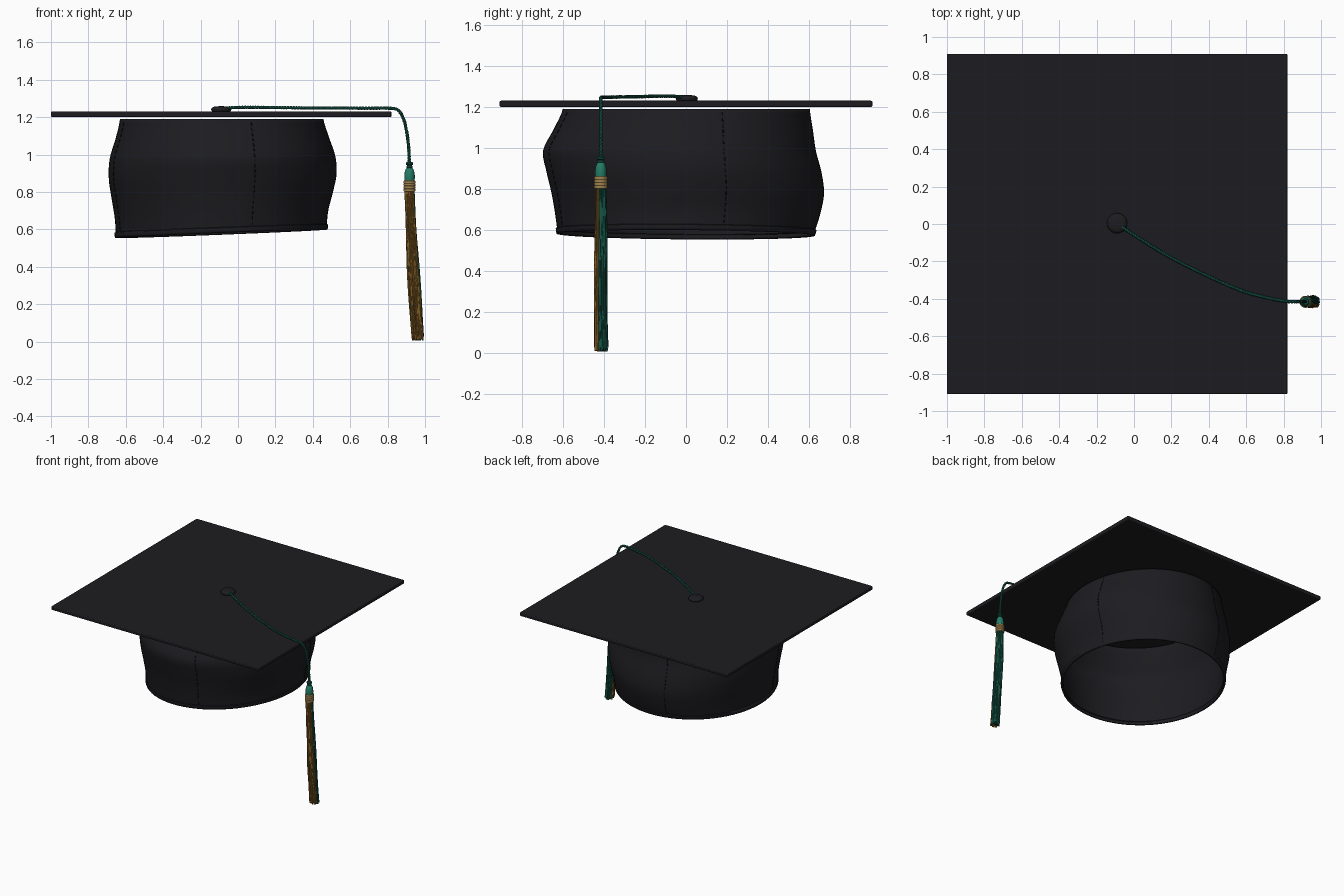
import bpy, math, random
from mathutils import Vector

if "Cube" in bpy.data.objects:
    bpy.data.objects.remove(bpy.data.objects["Cube"])

random.seed(4)
CX = -0.088


def material(name, rgb):
    m = bpy.data.materials.new(name)
    m.diffuse_color = (*rgb, 1)
    m.use_nodes = True
    m.node_tree.nodes["Principled BSDF"].inputs["Base Color"].default_value = m.diffuse_color
    return m


CLOTH = material("black_cloth", (0.012, 0.012, 0.015))
THREAD = material("black_thread", (0.005, 0.005, 0.006))
GREEN = material("green_thread", (0.007, 0.09, 0.06))
BEAD = material("green_wrap", (0.017, 0.2, 0.13))
GOLD = material("gold_thread", (0.22, 0.11, 0.018))
BAND = material("gold_band", (0.6, 0.38, 0.13))


def spline(pts, t):
    """Catmull-Rom through numbers or vectors, t in 0..1"""
    n = len(pts) - 1
    i = min(int(t * n), n - 1)
    u = t * n - i
    p0, p1, p2, p3 = pts[max(i - 1, 0)], pts[i], pts[i + 1], pts[min(i + 2, n)]
    return 0.5 * (2 * p1 + (p2 - p0) * u + (2 * p0 - 5 * p1 + 4 * p2 - p3) * u ** 2
                  + (3 * p1 - p0 - 3 * p2 + p3) * u ** 3)


def select(ob):
    bpy.ops.object.select_all(action='DESELECT')
    ob.select_set(True)
    bpy.context.view_layer.objects.active = ob


def mesh_object(name, verts, faces, mat, angle=40):
    me = bpy.data.meshes.new(name)
    me.from_pydata(verts, [], faces)
    me.materials.append(mat)
    ob = bpy.data.objects.new(name, me)
    bpy.context.collection.objects.link(ob)
    select(ob)
    bpy.ops.object.shade_smooth_by_angle(angle=math.radians(angle))
    return ob


def grid_faces(rows, n):
    return [(i * n + j, i * n + (j + 1) % n, (i + 1) * n + (j + 1) % n, (i + 1) * n + j)
            for i in range(rows - 1) for j in range(n)]


def lathe(name, profile, x, y, mat, n=24):
    """Closed turned part; profile of (radius, z) from bottom to top"""
    verts = [(x + r * math.cos(2 * math.pi * j / n), y + r * math.sin(2 * math.pi * j / n), z)
             for r, z in profile for j in range(n)]
    faces = grid_faces(len(profile), n)
    faces.append(tuple(reversed(range(n))))
    faces.append(tuple(range(len(verts) - n, len(verts))))
    return mesh_object(name, verts, faces, mat)


def tubes(name, paths, radius, mat, res=1):
    cu = bpy.data.curves.new(name, 'CURVE')
    cu.dimensions = '3D'
    cu.bevel_depth = radius
    cu.bevel_resolution = res
    cu.use_fill_caps = True
    for path in paths:
        s = cu.splines.new('POLY')
        s.points.add(len(path) - 1)
        for p, co in zip(s.points, path):
            p.co = (*co, 1)
            p.radius = 1
    cu.materials.append(mat)
    ob = bpy.data.objects.new(name, cu)
    bpy.context.collection.objects.link(ob)
    select(ob)
    bpy.ops.object.convert(target='MESH')
    bpy.ops.object.shade_smooth_by_angle(angle=math.radians(60))
    return bpy.context.object


# Square board
bpy.ops.mesh.primitive_cube_add(size=1, location=(-0.09, 0, 1.216))
board = bpy.context.object
board.name = "board"
board.scale = (1.82, 1.82, 0.03)
bpy.ops.object.transform_apply(location=False, rotation=False, scale=True)
board.data.materials.append(CLOTH)
bev = board.modifiers.new("edge", 'BEVEL')
bev.width = 0.006
bev.segments = 3
bpy.ops.object.shade_smooth_by_angle(angle=math.radians(40))

# Crown: side profiles (bottom to top) blended around the head
RIGHT = [.562, .570, .595, .615, .608, .575, .545]
LEFT = [.565, .571, .588, .603, .598, .567, .543]
FRONT = [.628, .640, .658, .682, .698, .648, .602]
BACK = [.625, .655, .674, .662, .635, .620, .605]


def crown_point(a, t, out=0.0):
    c, s = math.cos(a), math.sin(a)
    x = CX + c * (spline(RIGHT if c > 0 else LEFT, t) + out)
    y = s * (spline(BACK if s > 0 else FRONT, t) + out)
    bottom = 0.58 + 0.04 * x - 0.008 * y
    return Vector((x, y, bottom + (1.19 - bottom) * t))


N = 72
levels = [(0, .004), (.02, .007), (.045, .006), (.05, 0)] + [(0.05 + 0.95 * k / 26, 0) for k in range(1, 27)]
crown = mesh_object("crown",
                    [crown_point(2 * math.pi * j / N, t, o) for t, o in levels for j in range(N)],
                    grid_faces(len(levels), N), CLOTH, 60)
sol = crown.modifiers.new("thickness", 'SOLIDIFY')
sol.thickness = 0.014
sol.offset = -1

# Dashed stitching down the four crown seams
dashes = []
for q in range(4):
    a = math.radians(17 + 90 * q)
    for k in range(20):
        t = 0.06 + 0.93 * k / 20
        dashes.append([crown_point(a, t + d, 0.0) for d in (0, 0.014, 0.028)])
tubes("seam_stitches", dashes, 0.003, THREAD)

# Button on the board
lathe("button", [(.046, 1.229), (.052, 1.234), (.054, 1.241), (.051, 1.249), (.042, 1.255),
                 (.025, 1.258), (.006, 1.259)], -0.09, 0.004, CLOTH, 32)

# Twisted cord over the board and down the side
PATH = [Vector(p) for p in [
    (-.085, -.003, 1.248), (.03, -.078, 1.253), (.18, -.17, 1.252), (.36, -.262, 1.250), (.56, -.351, 1.249),
    (.70, -.392, 1.248), (.81, -.413, 1.248), (.858, -.416, 1.236), (.887, -.416, 1.185),
    (.904, -.416, 1.11), (.913, -.416, 1.03), (.916, -.416, .95)]]
dense = [spline(PATH, k / 600) for k in range(601)]
cord = [[], [], []]
length = 0.0
for k in range(600):
    step = dense[k + 1] - dense[k]
    length += step.length
    tan = step.normalized()
    u = tan.cross(Vector((0, 1, 0))).normalized()
    v = tan.cross(u)
    if k % 2 == 0:
        for s in range(3):
            a = length * 2 * math.pi / 0.05 + s * 2 * math.pi / 3
            cord[s].append(dense[k] + (u * math.cos(a) + v * math.sin(a)) * 0.0045)
tubes("cord", cord, 0.0048, GREEN)

# Tassel head: knot, wrapped bead and gold band
TX, TY = 0.917, -0.416
lathe("tassel_knot", [(.012, .928), (.017, .931), (.017, .938), (.012, .942), (.019, .946),
                      (.020, .953), (.016, .959), (.006, .961)], TX, TY, GREEN)
lathe("tassel_bead", [(.026, .855), (.028, .872), (.028, .89), (.025, .91), (.019, .925), (.010, .934)],
      TX, TY, BEAD)
rings = []
for k in range(4):
    z = 0.803 + 0.0145 * k
    rings += [(.029, z), (.0325, z + .003), (.0325, z + .011), (.029, z + .0143)]
lathe("tassel_band", rings, TX, TY, BAND)

# Tassel strands: gold at the front, green at the back
strands = {"gold": [], "green": []}
COUNT = 76
for i in range(COUNT):
    r = math.sqrt((i + 0.5) / COUNT)
    a = i * 2.39996
    dx, dy = r * math.cos(a), r * math.sin(a)
    end = 0.006 + random.random() * 0.022
    ph = random.random() * 6.28
    path = []
    for k in range(15):
        t = k / 14
        spread = 0.024 + 0.009 * t
        wave = 0.003 * math.sin(ph + 7 * t) * min(1, 3 * t)
        path.append(Vector((TX + 0.03 * t + 0.015 * t * t + dx * spread + wave,
                            TY + dy * spread + wave * math.cos(ph),
                            0.82 + (end - 0.82) * t)))
    path[-1].z = max(path[-1].z, 0.002)
    strands["gold" if dx * 0.4 + dy < 0.0 else "green"].append(path)
tubes("gold_strands", strands["gold"], 0.0046, GOLD)
tubes("green_strands", strands["green"], 0.0046, GREEN)
